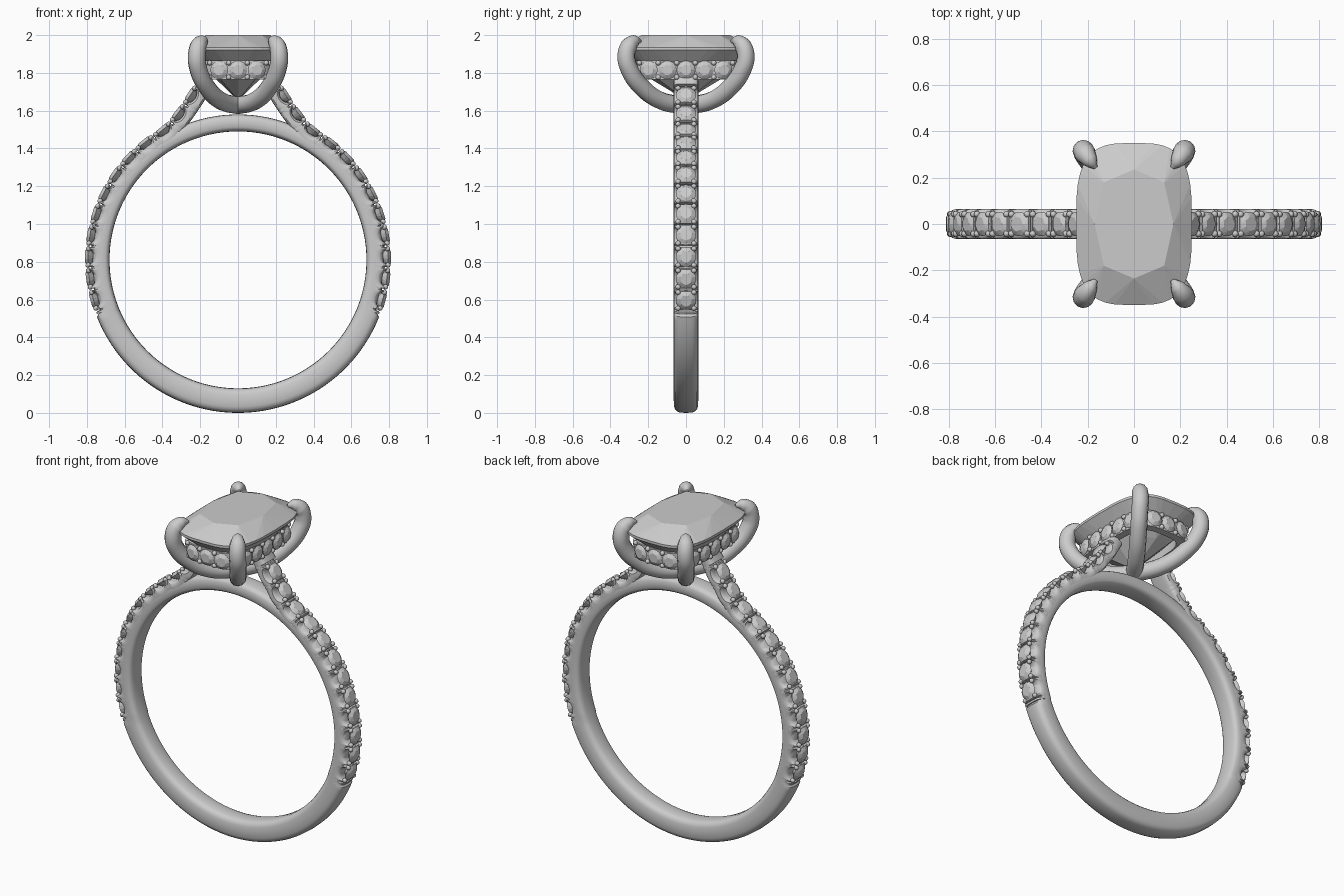
import bpy, bmesh, math
from mathutils import Vector, Matrix

cube = bpy.data.objects.get("Cube")
if cube:
    bpy.data.objects.remove(cube, do_unlink=True)

grey = bpy.data.materials.new("light_grey")
grey.use_nodes = True
grey.diffuse_color = (0.6, 0.6, 0.6, 1)
grey.node_tree.nodes["Principled BSDF"].inputs["Base Color"].default_value = (0.6, 0.6, 0.6, 1)

CENTRE = Vector((0, 0, 0.81))
HALF_WIDTH = 0.065
PITCH = 0.117


def link(name, mesh, matrix=None):
    ob = bpy.data.objects.new(name, mesh)
    bpy.context.collection.objects.link(ob)
    if matrix is not None:
        ob.matrix_world = matrix
    return ob


def finish(name, bm, smooth=None):
    bmesh.ops.recalc_face_normals(bm, faces=bm.faces)
    mesh = bpy.data.meshes.new(name)
    bm.to_mesh(mesh)
    bm.free()
    mesh.materials.append(grey)
    ob = link(name, mesh)
    if smooth:
        bpy.ops.object.select_all(action='DESELECT')
        bpy.context.view_layer.objects.active = ob
        ob.select_set(True)
        bpy.ops.object.shade_smooth_by_angle(angle=math.radians(smooth))
    return ob


def skin(bm, loops, closed):
    """Bridge equal loops of points, capping the ends if open."""
    rings = [[bm.verts.new(p) for p in loop] for loop in loops]
    n = len(rings[0])
    for a, b in zip(rings, rings[1:] + (rings[:1] if closed else [])):
        for i in range(n):
            bm.faces.new((a[i], a[(i + 1) % n], b[(i + 1) % n], b[i]))
    if not closed:
        bm.faces.new(rings[0])
        bm.faces.new(rings[-1])


def spow(v, e):
    return math.copysign(abs(v) ** e, v)


def cushion(a, b, z, count, power=3.3, start=0.0):
    """Superellipse ring of points."""
    ring = []
    for i in range(count):
        t = start + math.tau * i / count
        ring.append(Vector((a * spow(math.cos(t), 2 / power), b * spow(math.sin(t), 2 / power), z)))
    return ring


def section(outer, inner, e=0.6, count=20):
    """Rounded rectangle between an inner and an outer point of the band."""
    mid, half = (outer + inner) / 2, (outer - inner) / 2
    return [mid + half * spow(math.sin(math.tau * i / count), e)
            + Vector((0, HALF_WIDTH * spow(math.cos(math.tau * i / count), e), 0)) for i in range(count)]


def hull(name, points):
    bm = bmesh.new()
    bmesh.ops.convex_hull(bm, input=[bm.verts.new(p) for p in points])
    return finish(name, bm)


def polar(r, deg):
    t = math.radians(deg)
    return CENTRE + Vector((r * math.cos(t), 0, r * math.sin(t)))


# Band: plain and thick at the bottom, thinner under the set shoulders
def band_radius(deg):
    up = math.sin(math.radians(deg))
    return 0.803 - 0.007 * up if up < -0.35 else 0.77


bm = bmesh.new()
skin(bm, [section(polar(band_radius(d), d), polar(0.68, d)) for d in range(0, 360, 2)], True)
finish("band", bm, 40)

# Shoulder path: an arc that sweeps up into a straight arm
path = [polar(0.8, d) for d in range(-21, 59)]
p0, p1, p2 = path[-1], Vector((0.339, 0, 1.541)), Vector((0.2, 0, 1.78))
for i in range(1, 31):
    t = i / 30
    path.append(p0 * (1 - t) ** 2 + p1 * 2 * t * (1 - t) + p2 * t * t)
lengths = [0.0]
for a, b in zip(path, path[1:]):
    lengths.append(lengths[-1] + (b - a).length)


def along(s):
    """Point and outward normal at a distance along the path."""
    i = 0
    while i < len(path) - 2 and lengths[i + 1] < s:
        i += 1
    step = path[i + 1] - path[i]
    t = (s - lengths[i]) / step.length
    return path[i] + step * t, Vector((step.z, 0, -step.x)).normalized()


FIRST = 0.075
stops = [FIRST + PITCH * k for k in range(12)]


def dip(s):
    """Depth of the scallop at each stone and of the slit between stones."""
    d = min(abs(s - c) for c in stops)
    if d < 0.045:
        return 0.036 * math.sqrt(1 - (d / 0.045) ** 2)
    return 0.022 if abs(d - PITCH / 2) < 0.005 else 0.0


def mirrored(vec, side):
    return Vector((vec.x * side, vec.y, vec.z))


def frame(pos, normal, up=Vector((0, 1, 0))):
    across = up.cross(normal).normalized()
    rot = Matrix((across, normal.cross(across), normal)).transposed()
    return Matrix.Translation(pos) @ rot.to_4x4()


# Small round stone shared by the shoulders and the halo
small = cushion(0.054, 0.054, 0, 14, 2) + cushion(0.032, 0.032, 0.016, 7, 2) + [Vector((0, 0, -0.045))]
stone = hull("shoulder_stone", small)
stone_mesh = stone.data
bpy.data.objects.remove(stone)

beads = bmesh.new()


def bead(pos, r):
    bmesh.ops.create_icosphere(beads, subdivisions=2, radius=r, matrix=Matrix.Translation(pos))


STEPS = 400
for side, word in ((1, "left"), (-1, "right")):
    loops = []
    for i in range(STEPS + 1):
        s = lengths[-1] * i / STEPS
        p, n = along(s)
        thick = 0.11 - 0.025 * min(1, max(0, (s - 0.9) / 0.3))
        loops.append([mirrored(q, side) for q in section(p - n * dip(s), p - n * thick, 0.5)])
    bm = bmesh.new()
    skin(bm, loops, False)
    finish(word + "_shoulder", bm, 35)
    for c in stops:
        p, n = along(c)
        link(word + "_shoulder_stone", stone_mesh, frame(mirrored(p - n * 0.006, side), mirrored(n, side)))
        # Prong beads at the four corners of each stone
        for ds in (-0.044, 0.044):
            q, m = along(c + ds)
            for y in (-0.042, 0.042):
                bead(mirrored(q - m * 0.006, side) + Vector((0, y, 0)), 0.014)

# Hidden halo: cushion rail carrying outward-facing stones
A, B, POWER = 0.195, 0.295, 4.0
bm = bmesh.new()
skin(bm, [cushion(A - inset, B - inset, z, 64, POWER)
          for inset, z in ((0, 1.765), (0, 1.865), (0.045, 1.865), (0.045, 1.765))], True)
finish("halo_rail", bm, 35)


def halo_spot(v, on_side, sign):
    """Point and normal of the rail at offset v along one of its sides."""
    a, b = (B, A) if on_side else (A, B)
    w = sign * b * (1 - abs(v / a) ** POWER) ** (1 / POWER)
    x, y = (w, v) if on_side else (v, w)
    n = Vector((spow(x / A, POWER - 1) / A, spow(y / B, POWER - 1) / B, 0)).normalized()
    return Vector((x, y, 1.815)), n


for on_side, count in ((False, 3), (True, 5)):
    for sign in (-1, 1):
        for k in range(count):
            v = 0.098 * (k - (count - 1) / 2)
            p, n = halo_spot(v, on_side, sign)
            link("halo_stone", stone_mesh, frame(p + n * 0.006, n, Vector((0, 0, 1))) @ Matrix.Scale(0.9, 4))
            for dv in (-0.049, 0.049):
                q, m = halo_spot(v + dv, on_side, sign)
                for dz in (-0.038, 0.038):
                    bead(q + m * 0.004 + Vector((0, 0, dz)), 0.014)
finish("prong_beads", beads, 60)

# Centre stone: faceted cushion cut
hull("centre_stone", cushion(0.25, 0.35, 1.935, 40) + cushion(0.25, 0.35, 1.92, 40)
     + cushion(0.17, 0.235, 2.0, 8, 2.6)
     + cushion(0.17, 0.26, 1.865, 8, 3) + cushion(0.12, 0.19, 1.77, 8, 3) + [Vector((0, 0, 1.655))])

# Four claws rising from the base of the head and curling over the corners
claw = [(0, 0, 1.628, 1), (0.09, 0.13, 1.652, 1), (0.165, 0.235, 1.725, 1), (0.21, 0.3, 1.82, 1),
        (0.218, 0.316, 1.89, 1), (0.208, 0.3, 1.945, 0.95), (0.188, 0.272, 1.968, 0.7), (0.165, 0.242, 1.968, 0.2)]
for sx, wx in ((1, "left"), (-1, "right")):
    for sy, wy in ((-1, "front"), (1, "back")):
        curve = bpy.data.curves.new(wy + "_" + wx + "_claw", 'CURVE')
        curve.dimensions = '3D'
        curve.bevel_depth = 0.047
        curve.bevel_resolution = 4
        curve.use_fill_caps = True
        spline = curve.splines.new('BEZIER')
        spline.bezier_points.add(len(claw) - 1)
        for bp, (x, y, z, r) in zip(spline.bezier_points, claw):
            bp.co = (x * sx, y * sy, z)
            bp.radius = r
            bp.handle_left_type = bp.handle_right_type = 'AUTO'
        spline.use_smooth = True
        curve.materials.append(grey)
        link(curve.name, curve)
